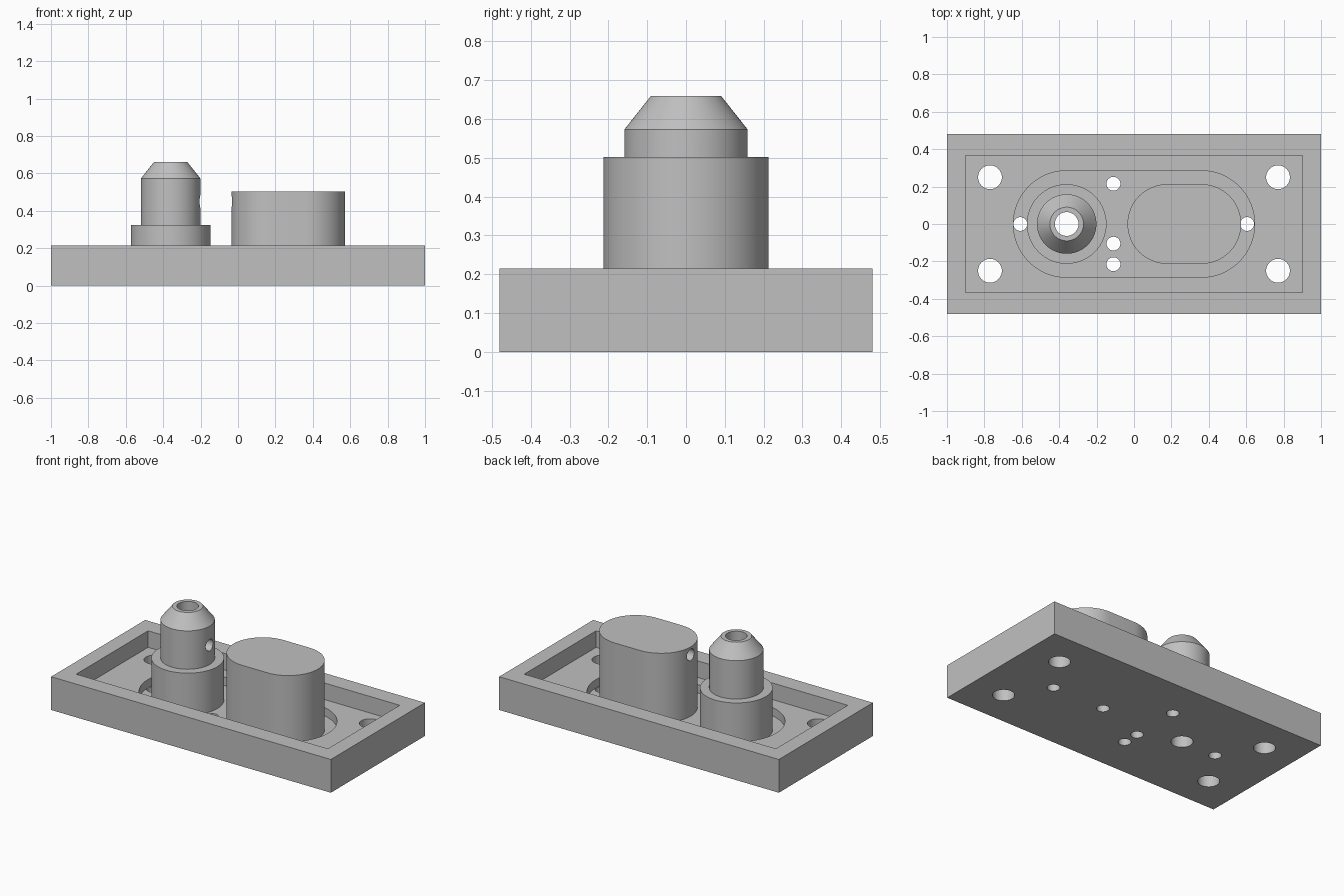
import bpy, bmesh
from math import sin, cos, pi, radians
from mathutils import Matrix, Vector

cube = bpy.data.objects.get("Cube")
if cube:
    bpy.data.objects.remove(cube, do_unlink=True)

COLOUR = (0.53, 0.53, 0.53, 1)
grey = bpy.data.materials.new("plain grey")
grey.use_nodes = True
grey.diffuse_color = COLOUR
grey.node_tree.nodes["Principled BSDF"].inputs["Base Color"].default_value = COLOUR

SEG = 64
TOP, FLOOR, SEAT = 0.215, 0.108, 0.054   # rim, pocket floor, recess floor
POST_X, SHIFT = -0.36, 0.36
PORT_Z, PORT_R = 0.45, 0.037


def finish(name, bm):
    bmesh.ops.recalc_face_normals(bm, faces=bm.faces)
    mesh = bpy.data.meshes.new(name)
    bm.to_mesh(mesh)
    bm.free()
    mesh.materials.append(grey)
    obj = bpy.data.objects.new(name, mesh)
    bpy.context.collection.objects.link(obj)
    return obj


def prism(name, outline, z0, z1):
    bm = bmesh.new()
    face = bm.faces.new([bm.verts.new((x, y, z0)) for x, y in outline])
    new = bmesh.ops.extrude_face_region(bm, geom=[face])["geom"]
    bmesh.ops.translate(bm, vec=(0, 0, z1 - z0),
                        verts=[v for v in new if isinstance(v, bmesh.types.BMVert)])
    return finish(name, bm)


def box(name, hx, hy, z0, z1):
    return prism(name, [(-hx, -hy), (hx, -hy), (hx, hy), (-hx, hy)], z0, z1)


def slot(name, x0, x1, r, z0, z1):
    """Straight-sided shape with round ends centred on x0 and x1."""
    half = SEG // 2
    right = [(x1 + r * sin(pi * i / half), -r * cos(pi * i / half)) for i in range(half + 1)]
    left = [(x0 - r * sin(pi * i / half), r * cos(pi * i / half)) for i in range(half + 1)]
    return prism(name, right + left, z0, z1)


def rod(name, start, end, r, seg=SEG):
    a, b = Vector(start), Vector(end)
    axis = b - a
    turn = axis.to_track_quat('Z', 'Y').to_matrix().to_4x4()
    bm = bmesh.new()
    bmesh.ops.create_cone(bm, cap_ends=True, segments=seg, radius1=r, radius2=r,
                          depth=axis.length, matrix=Matrix.Translation((a + b) / 2) @ turn)
    return finish(name, bm)


def lathe(name, x, profile):
    bm = bmesh.new()
    verts = [bm.verts.new((x + r, 0, z)) for r, z in profile]
    edges = [bm.edges.new((verts[i], verts[(i + 1) % len(verts)])) for i in range(len(verts))]
    bmesh.ops.spin(bm, geom=verts + edges, cent=(x, 0, 0), axis=(0, 0, 1),
                   angle=2 * pi, steps=SEG)
    bmesh.ops.remove_doubles(bm, verts=bm.verts, dist=1e-5)
    return finish(name, bm)


def cut(target, cutter):
    mod = target.modifiers.new("cut", 'BOOLEAN')
    mod.operation, mod.solver, mod.object = 'DIFFERENCE', 'EXACT', cutter
    bpy.context.view_layer.objects.active = target
    bpy.ops.object.modifier_apply(modifier=mod.name)
    bpy.data.objects.remove(cutter, do_unlink=True)


# Base plate with a rectangular pocket and a deeper round-ended recess
plate = box("base_plate", 1, 0.48, 0, TOP)
cut(plate, box("pocket_cutter", 0.9, 0.367, FLOOR, TOP + 0.1))
cut(plate, slot("recess_cutter", -SHIFT, SHIFT, 0.285, SEAT, TOP + 0.1))

# Corner bolt holes, post bore and small drain holes
holes = [(sx * 0.77, sy * 0.25, 0.0635) for sx in (-1, 1) for sy in (-1, 1)]
holes += [(POST_X, 0, 0.0635)]
holes += [(x, y, PORT_R) for x, y in
          ((-0.608, 0), (0.605, 0), (0.233, 0), (-0.11, 0.215), (-0.11, -0.105), (-0.11, -0.215))]
for x, y, r in holes:
    cut(plate, rod("hole_cutter", (x, y, -0.1), (x, y, TOP + 0.1), r, 48))

# Stepped hollow post with a tapered tip and a side port
post = lathe("stepped_post", POST_X, [(0.0635, SEAT), (0.213, SEAT), (0.213, 0.325),
                                      (0.159, 0.325), (0.159, 0.573), (0.09, 0.66),
                                      (0.0635, 0.66)])
cut(post, rod("port_cutter", (POST_X, 0, PORT_Z), (POST_X + 0.3, 0, PORT_Z), PORT_R, 32))

# Round-ended block with a port that turns down to the underside
block = slot("round_ended_block", 0.178, SHIFT, 0.213, SEAT, 0.502)
cut(block, rod("port_cutter", (-0.2, 0, PORT_Z), (0.233, 0, PORT_Z), PORT_R, 32))
cut(block, rod("duct_cutter", (0.233, 0, 0), (0.233, 0, PORT_Z), PORT_R, 48))

# Smooth round walls, crisp edges
for obj in bpy.context.view_layer.objects:
    obj.select_set(obj in (plate, post, block))
bpy.context.view_layer.objects.active = plate
bpy.ops.object.shade_smooth_by_angle(angle=radians(30))
